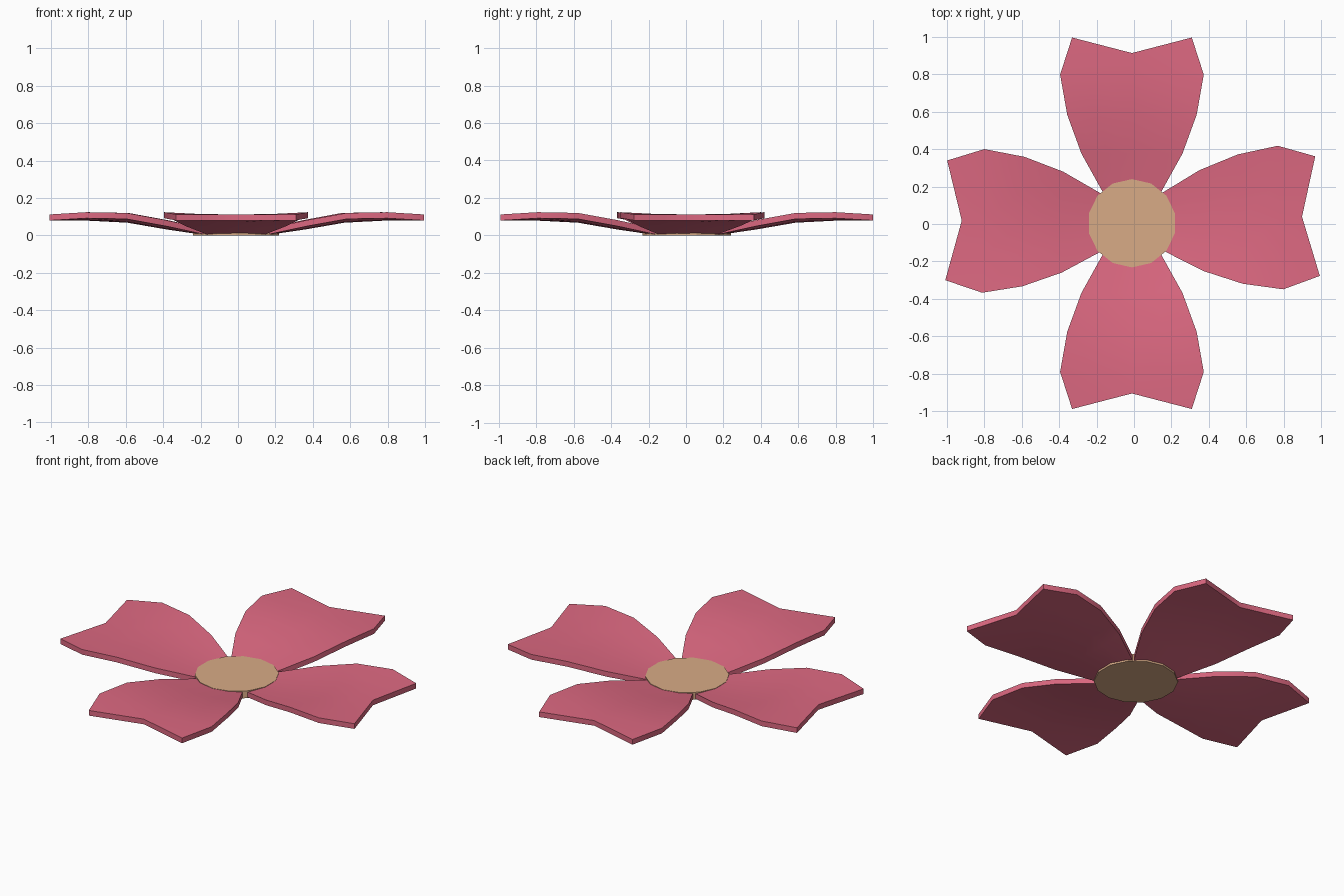
import bpy, bmesh, math
from mathutils import Matrix

if "Cube" in bpy.data.objects:
    bpy.data.objects.remove(bpy.data.objects["Cube"])

CX, CY = -0.011, 0.004


def material(name, color):
    m = bpy.data.materials.new(name)
    m.diffuse_color = (*color, 1)
    m.use_nodes = True
    m.node_tree.nodes["Principled BSDF"].inputs["Base Color"].default_value = m.diffuse_color
    return m


def make_object(name, bm, mat):
    bmesh.ops.recalc_face_normals(bm, faces=bm.faces)
    me = bpy.data.meshes.new(name)
    bm.to_mesh(me)
    bm.free()
    me.materials.append(mat)
    ob = bpy.data.objects.new(name, me)
    bpy.context.collection.objects.link(ob)
    return ob


pink = material("petal_pink", (0.72, 0.14, 0.22))
tan = material("centre_tan", (0.69, 0.41, 0.24))

# petal rows: distance, half width, underside height at middle and at edge
ROWS = [(0.16, 0.152, 0.001, 0.004), (0.372, 0.27, 0.032, 0.05),
        (0.58, 0.346, 0.068, 0.088), (0.795, 0.384, 0.079, 0.092),
        (0.993, 0.32, 0.080, 0.080)]
COLS = [-1, -0.5, 0, 0.5, 1]
THICK = 0.032
NOTCH = 0.083


def petal(name, angle):
    bm = bmesh.new()
    layers = []
    for dz in (0, THICK):
        grid = []
        for i, (r, w, zc, ze) in enumerate(ROWS):
            cut = NOTCH if i == len(ROWS) - 1 else 0
            grid.append([bm.verts.new((r - cut * (1 - abs(u)), u * w,
                                       zc + (ze - zc) * u * u + dz)) for u in COLS])
        for a, b in zip(grid, grid[1:]):
            for j in range(len(COLS) - 1):
                bm.faces.new((a[j], a[j + 1], b[j + 1], b[j]))
        # outline of this layer, used to close the rim
        layers.append(grid[0] + [g[-1] for g in grid[1:]]
                      + grid[-1][-2::-1] + [g[0] for g in grid[-2:0:-1]])
    lo, hi = layers
    for k in range(len(lo)):
        n = (k + 1) % len(lo)
        bm.faces.new((lo[k], lo[n], hi[n], hi[k]))
    bm.transform(Matrix.Translation((CX, CY, 0))
                 @ Matrix.Rotation(math.radians(angle), 4, 'Z'))
    ob = make_object(name, bm, pink)
    bpy.ops.object.select_all(action='DESELECT')
    ob.select_set(True)
    bpy.context.view_layer.objects.active = ob
    bpy.ops.object.shade_smooth_by_angle(angle=math.radians(40))


# four petals, the side ones turned slightly
for name, angle in (("right_petal", 2.2), ("back_petal", 90),
                    ("left_petal", 179.1), ("front_petal", 270)):
    petal(name, angle)

# flat flower centre
bm = bmesh.new()
bmesh.ops.create_cone(bm, cap_ends=True, segments=14, radius1=0.236, radius2=0.236, depth=0.046)
bm.transform(Matrix.Translation((CX, CY, 0.023)) @ Matrix.Rotation(math.pi / 2, 4, 'Z')
             @ Matrix.Rotation(-math.pi / 2, 4, 'Z'))
make_object("flower_centre", bm, tan)
